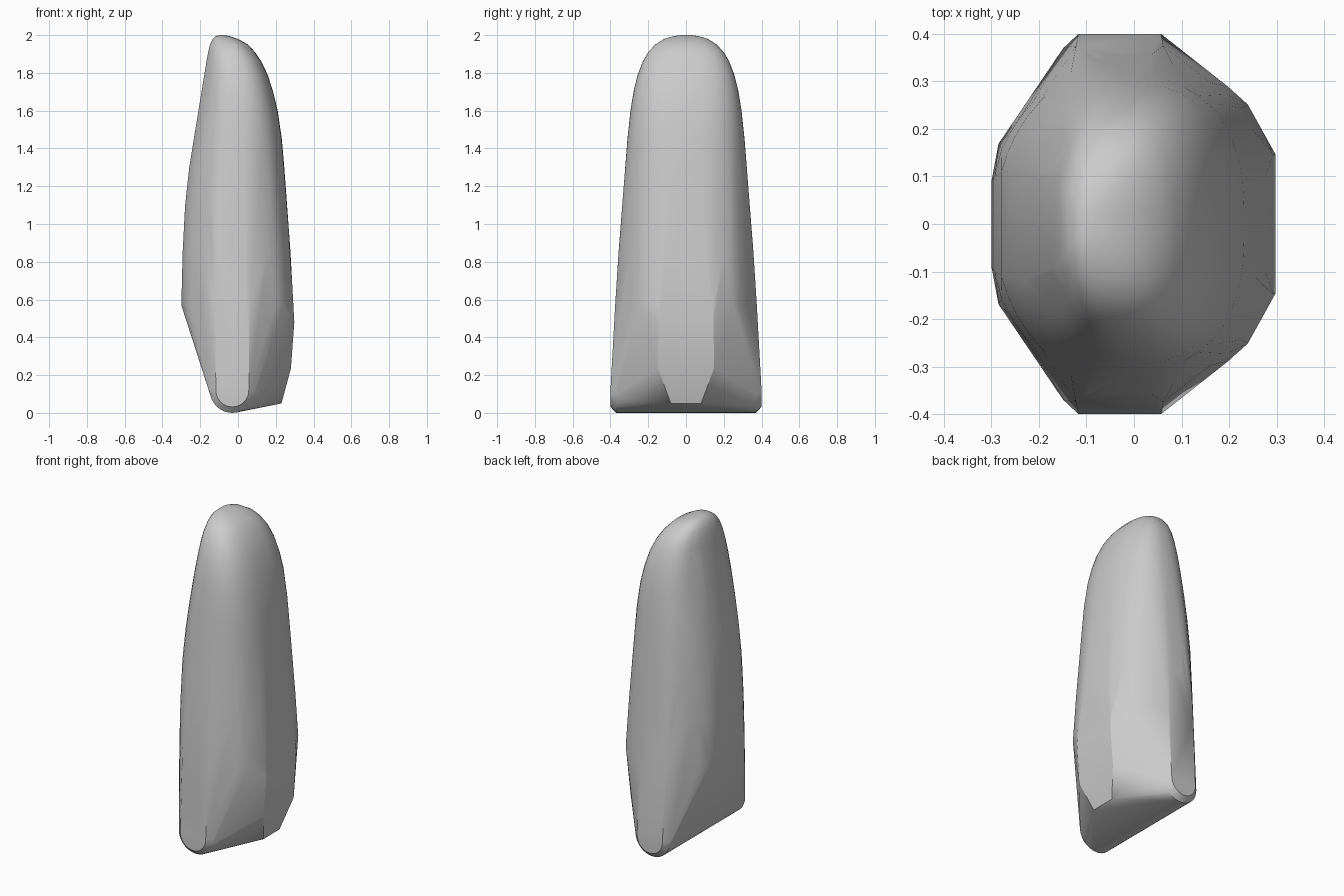
import bpy
import bmesh
from math import cos, sin, pi

if "Cube" in bpy.data.objects:
    bpy.data.objects.remove(bpy.data.objects["Cube"])

# Plain grey material
grey = bpy.data.materials.new("plain grey")
grey.use_nodes = True
colour = (0.6, 0.6, 0.6, 1)
grey.diffuse_color = colour
grey.node_tree.nodes["Principled BSDF"].inputs["Base Color"].default_value = colour

# Upper body levels: height, low x, high x, half depth
LEVELS = [
    (0.57, -0.30, 0.293, 0.375), (0.85, -0.293, 0.278, 0.357),
    (1.10, -0.28, 0.26, 0.338), (1.30, -0.258, 0.245, 0.322),
    (1.45, -0.234, 0.232, 0.310), (1.60, -0.208, 0.21, 0.294),
    (1.70, -0.191, 0.186, 0.278), (1.79, -0.177, 0.157, 0.256),
    (1.86, -0.167, 0.124, 0.229), (1.91, -0.158, 0.09, 0.200),
    (1.95, -0.148, 0.053, 0.163), (1.98, -0.134, 0.0, 0.115),
    (1.995, -0.117, -0.045, 0.065), (2.0, -0.10, -0.075, 0.03),
]
# Half outline of the widest section: fraction across x, fraction of depth
OUTLINE = [(0, 0.24), (0.025, 0.45), (0.085, 0.59), (0.3, 1),
           (0.61, 1), (0.84, 0.77), (0.91, 0.67), (1, 0.39)]


def outline_depth(t):
    for (a, ya), (b, yb) in zip(OUTLINE, OUTLINE[1:]):
        if t <= b:
            return ya + (yb - ya) * (t - a) / (b - a)
    return OUTLINE[-1][1]


def mirrored(x, y, z):
    return [(x, y, z), (x, -y, z)]


points = []
# Faceted sections that soften towards the domed top
for z, low, high, depth in LEVELS:
    soft = min(1, max(0, (z - 0.57) / 1.1))
    steps = [(1 - cos(pi * i / 20)) / 2 for i in range(21)]
    if z == LEVELS[0][0]:
        steps = [t for t, y in OUTLINE]
    for t in steps:
        rounded = (1 - abs(2 * t - 1) ** 2.5) ** (1 / 2.5)
        flat = outline_depth(t)
        if t < 0.5:
            rounded = max(rounded, 0.4)
        y = depth * (flat + (rounded - flat) * soft)
        points += mirrored(low + (high - low) * t, y, z)

# Rounded foot roll with bevelled ends
for radius, y in ((0.087, 0.40), (0.119, 0.37)):
    for i in range(17):
        a = pi + pi * i / 16
        points += mirrored(-0.03 + radius * cos(a), y, 0.119 + radius * sin(a))

# Chamfered lower corner
points += mirrored(0.23, 0.08, 0.05)
points += mirrored(0.28, 0.148, 0.235)
points += mirrored(0.298, 0.146, 0.48)

# Skin the body
bm = bmesh.new()
for p in points:
    bm.verts.new(p)
bmesh.ops.remove_doubles(bm, verts=bm.verts, dist=0.001)
bmesh.ops.convex_hull(bm, input=bm.verts)
bmesh.ops.delete(bm, geom=[v for v in bm.verts if not v.link_faces], context="VERTS")
bmesh.ops.dissolve_limit(bm, angle_limit=0.01, verts=bm.verts, edges=bm.edges)
bmesh.ops.recalc_face_normals(bm, faces=bm.faces)
mesh = bpy.data.meshes.new("upright_body")
bm.to_mesh(mesh)
bm.free()
mesh.materials.append(grey)
body = bpy.data.objects.new("upright_body", mesh)
bpy.context.collection.objects.link(body)
bpy.context.view_layer.objects.active = body
body.select_set(True)
bpy.ops.object.shade_smooth_by_angle(angle=0.42)
